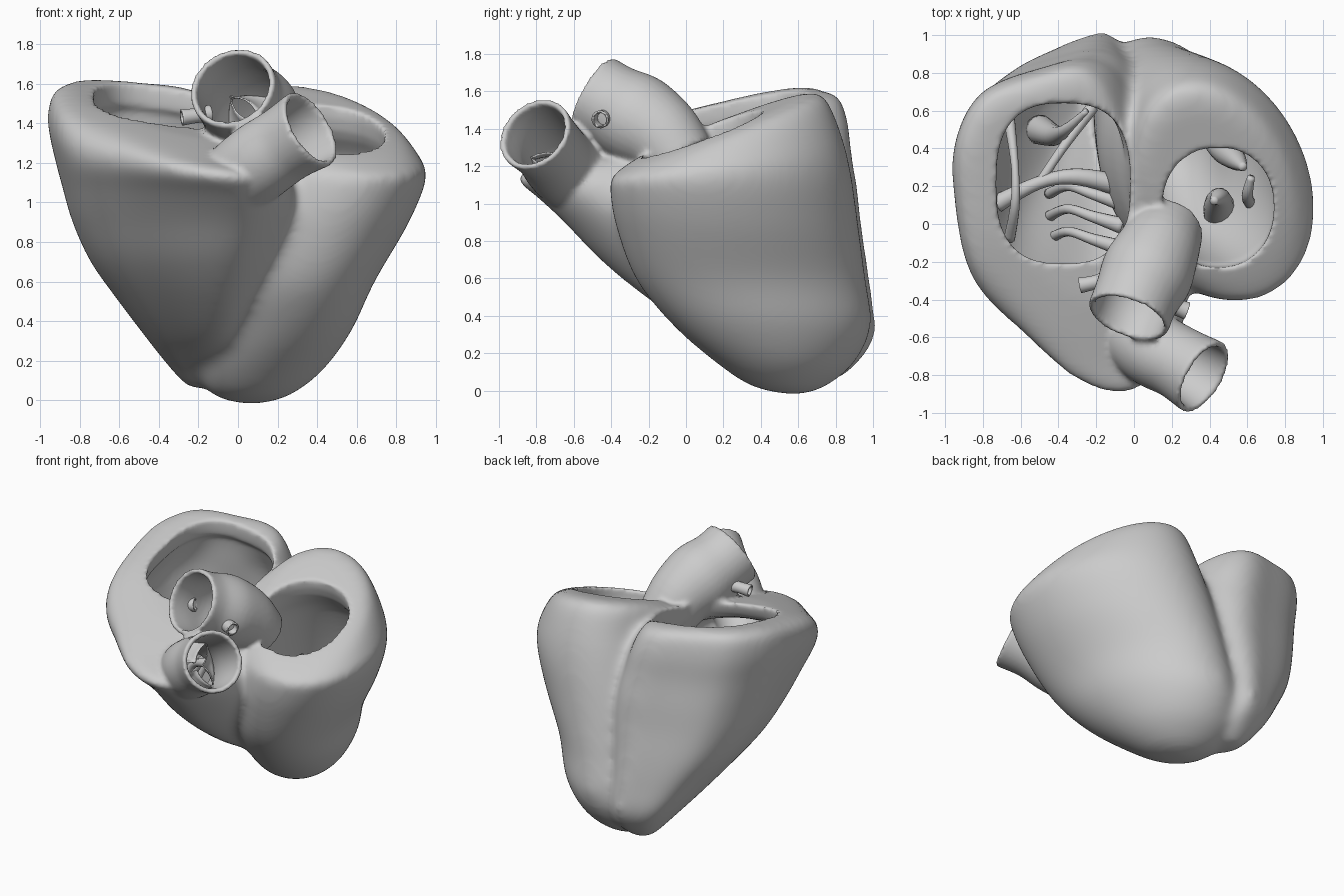
import bpy, bmesh, math
from mathutils import Vector

if "Cube" in bpy.data.objects:
    bpy.data.objects.remove(bpy.data.objects["Cube"])

# ---------- helpers ----------
def spline(rows, steps, closed=False):
    """Catmull-Rom through tuples of any length."""
    n, out = len(rows), []
    for i in range(n if closed else n - 1):
        pick = (lambda k: rows[k % n]) if closed else (lambda k: rows[max(0, min(n - 1, k))])
        a, b, c, d = (pick(i + k) for k in (-1, 0, 1, 2))
        for s in range(steps):
            t = s / steps
            out.append(tuple(0.5 * (2 * q + (r - p) * t + (2 * p - 5 * q + 4 * r - u) * t * t
                       + (3 * q - p - 3 * r + u) * t ** 3) for p, q, r, u in zip(a, b, c, d)))
    if not closed:
        out.append(tuple(rows[-1]))
    return out

def loft(name, rings):
    bm = bmesh.new()
    vs = [[bm.verts.new(p) for p in ring] for ring in rings]
    n = len(rings[0])
    for a, b in zip(vs, vs[1:]):
        for j in range(n):
            bm.faces.new((a[j], a[(j + 1) % n], b[(j + 1) % n], b[j]))
    bm.faces.new(vs[0][::-1])
    bm.faces.new(vs[-1])
    bmesh.ops.recalc_face_normals(bm, faces=bm.faces)
    return finish(name, bm)

def finish(name, bm):
    me = bpy.data.meshes.new(name)
    bm.to_mesh(me)
    bm.free()
    ob = bpy.data.objects.new(name, me)
    bpy.context.collection.objects.link(ob)
    me.polygons.foreach_set("use_smooth", [True] * len(me.polygons))
    return ob

# unit outline of the right ventricle seen from above
CRESCENT = spline([(-1, .18), (-.85, -.32), (-.41, -.65), (.13, -.96), (.62, -1), (1, -.6),
                   (.83, .14), (.56, .78), (.24, 1), (-.22, .95), (-.74, .81), (-.98, .52)], 6, True)

def chamber(name, sections, lean, power=1.0, shear=0.0, steps=5):
    """Sections: z, x0, x1, y0, y1, tilt, roundness (1 = oval, 0 = crescent)."""
    rings = []
    for z, x0, x1, y0, y1, tilt, w in spline(sections, steps):
        ring = []
        for j, (u, v) in enumerate(CRESCENT):
            a = math.pi + math.tau * j / len(CRESCENT)
            c, s = math.cos(a), math.sin(a)
            u = u * (1 - w) + w * math.copysign(abs(c) ** power, c)
            v = v * (1 - w) + w * math.copysign(abs(s) ** power, s)
            dy = v * (y1 - y0) / 2
            x, y = u * (x1 - x0) / 2 + shear * dy, (y0 + y1) / 2 + dy
            ring.append(((x0 + x1) / 2 + x, y, z + tilt * (y - lean * x)))
        rings.append(ring)
    return loft(name, rings)

def tube(name, path, steps=5, sides=32, inset=0, extend=0):
    """Path rows: x, y, z, radius. Inset and extend turn it into a lumen cutter."""
    rows = spline(path, steps)
    pts = [Vector(r[:3]) for r in rows]
    tans = [(pts[min(i + 1, len(pts) - 1)] - pts[max(i - 1, 0)]).normalized() for i in range(len(pts))]
    pts[0] = pts[0] - tans[0] * extend
    pts[-1] = pts[-1] + tans[-1] * extend
    side, rings = tans[0].orthogonal().normalized(), []
    for p, t, r in zip(pts, tans, rows):
        side = (side - t * side.dot(t)).normalized()
        up = t.cross(side)
        rings.append([p + (side * math.cos(math.tau * j / sides) + up * math.sin(math.tau * j / sides))
                      * (r[3] - inset) for j in range(sides)])
    return loft(name, rings)

def apply(ob, kind, **kw):
    m = ob.modifiers.new("m", kind)
    for k, v in kw.items():
        setattr(m, k, v)
    bpy.context.view_layer.objects.active = ob
    bpy.ops.object.modifier_apply(modifier=m.name)

def boolean(ob, tool, op):
    apply(ob, 'BOOLEAN', object=tool, operation=op, solver='EXACT')

# ---------- outer masses ----------
left = chamber("left_mass", [
    (-.02, .03, .11, .54, .62, 0, 1), (.025, -.12, .26, .35, .75, 0, 1), (.15, -.2, .42, .16, .9, 0, 1),
    (.35, -.2, .56, -.07, .99, 0, 1), (.6, -.19, .675, -.27, .96, 0, 1), (.9, -.17, .85, -.38, .92, 0, 1),
    (1.13, -.1, .94, -.41, .88, .05, 1), (1.23, -.03, .91, -.4, .82, .2, 1),
    (1.32, .02, .83, -.33, .73, .34, 1), (1.35, .1, .72, -.2, .6, .36, 1)], lean=.3, shear=-.2)
body = chamber("ventricle_walls", [
    (.06, -.25, -.11, .62, .82, 0, 0), (.16, -.34, 0, .42, .93, 0, 0), (.3, -.45, .05, .1, 1.01, 0, 0),
    (.5, -.6, .12, -.2, .99, 0, 0), (.7, -.74, .2, -.44, .96, 0, 0), (.9, -.83, .27, -.63, .93, 0, 0),
    (1.06, -.88, .28, -.78, .91, .02, 0), (1.2, -.925, .25, -.88, .88, .07, 0),
    (1.32, -.955, .2, -.84, .86, .14, 0), (1.41, -.93, .12, -.68, .81, .21, 0),
    (1.445, -.83, .05, -.4, .71, .22, 0)], lean=.65)
boolean(body, left, 'UNION')
apply(body, 'REMESH', mode='VOXEL', voxel_size=.026)
apply(body, 'SMOOTH', factor=.5, iterations=16)

# ---------- great vessels ----------
AORTA = [(.18, -.02, 1.22, .19), (.13, -.13, 1.36, .22), (.07, -.26, 1.45, .245),
         (.01, -.39, 1.523, .225), (-.03, -.495, 1.582, .225)]
PULMONARY = [(-.1, -.42, 1.0, .15), (-.02, -.55, 1.1, .19), (.1, -.66, 1.2, .2),
             (.24, -.735, 1.295, .195), (.37, -.812, 1.375, .212)]
aorta = tube("aorta_mass", AORTA)
trunk = tube("trunk_mass", PULMONARY)
boolean(body, aorta, 'UNION')
boolean(body, trunk, 'UNION')

# ---------- hollow chambers and lumens ----------
right_cut = chamber("right_cavity", [
    (.3, -.3, -.08, .5, .82, 0, 0), (.5, -.48, .02, .05, .86, 0, 0), (.75, -.64, .12, -.3, .84, 0, 0),
    (1.0, -.74, .15, -.56, .81, 0, 0), (1.18, -.81, .1, -.6, .75, .1, 0), (1.3, -.77, 0, -.35, .69, .2, .6),
    (1.4, -.73, -.02, -.21, .64, .2, 1), (1.9, -.73, -.02, -.21, .64, .2, 1)], lean=.65, power=.75)
boolean(right_cut, left, 'DIFFERENCE')
left_cut = chamber("left_cavity", [
    (.3, .08, .26, .36, .6, 0, 1), (.42, .03, .38, .2, .72, 0, 1), (.65, .05, .5, 0, .74, 0, 1),
    (.9, .08, .66, -.12, .7, 0, 1), (1.15, .12, .75, -.2, .58, .1, 1),
    (1.31, .15, .74, -.23, .41, .3, 1), (1.9, .15, .74, -.23, .39, .3, 1)], lean=.3, power=.92)
for cut in (right_cut, left_cut):
    boolean(cut, aorta, 'DIFFERENCE')
lumens = [tube("aorta_lumen", AORTA, inset=.032, extend=.07),
          tube("trunk_lumen", PULMONARY, inset=.032, extend=.07)]
for cut in [right_cut, left_cut] + lumens:
    boolean(body, cut, 'DIFFERENCE')
apply(body, 'REMESH', mode='VOXEL', voxel_size=.0155)
apply(body, 'SMOOTH', factor=.5, iterations=5)
body.data.polygons.foreach_set("use_smooth", [True] * len(body.data.polygons))
for helper in [left, aorta, trunk, right_cut, left_cut] + lumens:
    bpy.data.objects.remove(helper)

# ---------- coronary stubs ----------
for name, path in (("right_coronary_stub", [(.2, -.43, 1.46, .05), (.24, -.445, 1.455, .045), (.28, -.46, 1.45, .048)]),
                   ("left_coronary_stub", [(-.14, -.29, 1.45, .045), (-.21, -.31, 1.44, .038), (-.285, -.325, 1.43, .042)])):
    stub = tube(name, path, sides=20)
    bore = tube("bore", path, sides=20, inset=.012, extend=.02)
    boolean(stub, bore, 'DIFFERENCE')
    bpy.data.objects.remove(bore)

# ---------- three-leaflet valves ----------
def valve(name, centre, normal, radius, turn):
    rot = Vector(normal).to_track_quat('Z', 'Y')
    bm, n, m = bmesh.new(), 12, 6
    for k in range(3):
        grid = []
        for i in range(n + 1):
            a, lift = turn + math.tau / 3 * (k + i / n), math.sin(math.pi * i / n)
            row = []
            for j in range(m + 1):
                b = j / m
                r = radius * (1 - .8 * lift * b)
                h = -.13 * lift * (1 - b * b) + .02 * b
                row.append(bm.verts.new(Vector(centre) + rot @ Vector((r * math.cos(a), r * math.sin(a), h))))
            grid.append(row)
        for i in range(n):
            for j in range(m):
                bm.faces.new((grid[i][j], grid[i + 1][j], grid[i + 1][j + 1], grid[i][j + 1]))
    bmesh.ops.remove_doubles(bm, verts=bm.verts, dist=.0005)
    ob = finish(name, bm)
    apply(ob, 'SOLIDIFY', thickness=.008)

valve("aortic_valve", (.09, -.22, 1.42), (-.37, -.78, .45), .205, .4)
valve("pulmonary_valve", (.15, -.68, 1.23), (.75, -.45, .5), .172, 1.0)

# ---------- muscle strands inside the chambers ----------
STRANDS = {
    "moderator_band": [(-.74, .1, .95, .05), (-.5, .22, 1.0, .035), (-.3, .25, 1.0, .045), (-.06, .2, .95, .06)],
    "right_papillary": [(-.5, .5, .6, .08), (-.42, .47, .85, .055), (-.36, .5, 1.08, .03), (-.25, .6, 1.2, .015)],
    "right_wall_strand": [(-.66, -.08, 1.0, .03), (-.63, .1, 1.15, .025), (-.63, .3, 1.15, .02), (-.66, .55, 1.05, .03)],
    "branch_strand": [(-.5, .22, 1.0, .025), (-.38, .4, 1.0, .025), (-.22, .62, .95, .035)],
    "left_papillary_front": [(.46, .02, .55, .09), (.45, .1, .75, .08), (.45, .14, .95, .05), (.42, .12, 1.08, .02)],
    "left_papillary_back": [(.42, .5, .55, .09), (.48, .4, .75, .08), (.54, .34, .95, .055), (.58, .3, 1.1, .02)],
    "left_chord": [(.62, .1, .8, .03), (.6, .15, 1.0, .03), (.62, .25, 1.08, .02)]}
for name, path in STRANDS.items():
    tube(name, path, sides=14)
for i in range(3):
    y = -.08 + .12 * i
    tube(f"septal_rib_{i + 1}", [(-.45, y, .65, .03), (-.35, y + .04, .85, .025),
                                 (-.22, y, .93, .03), (-.06, y - .05, .95, .045)], sides=12)
